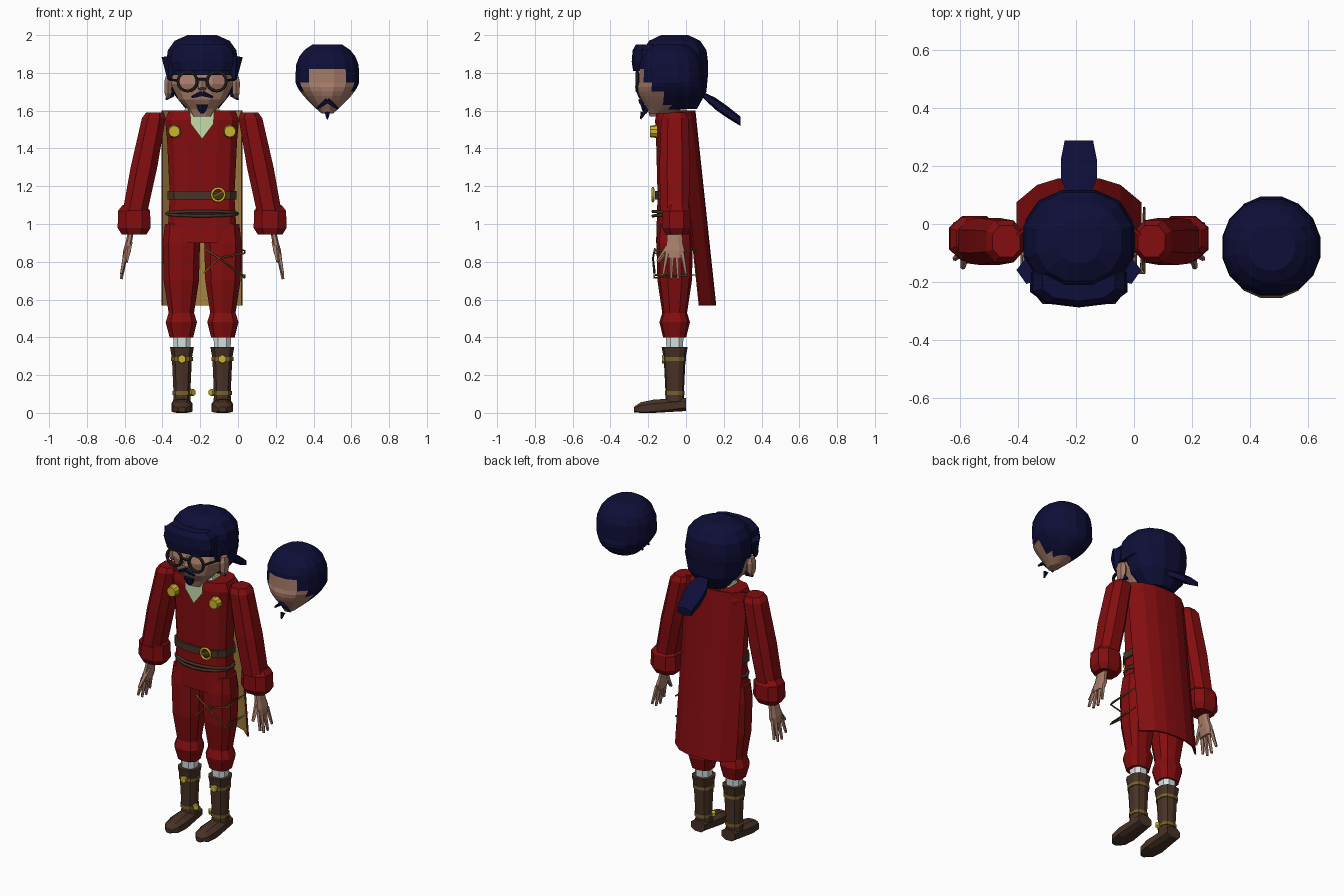
import bpy, bmesh
from math import sin, cos, pi, tau
from mathutils import Vector

if "Cube" in bpy.data.objects:
    bpy.data.objects.remove(bpy.data.objects["Cube"])

FIGURE_X = -0.19
SPARE_X = 0.473
BODY_Y = -0.06


def material(name, red, green, blue):
    mat = bpy.data.materials.new(name)
    mat.use_nodes = True
    mat.diffuse_color = (red, green, blue, 1)
    mat.node_tree.nodes["Principled BSDF"].inputs["Base Color"].default_value = mat.diffuse_color
    return mat


CLOTH = material("deep red cloth", .23, .004, .005)
SKIN = material("skin", .38, .2, .14)
HAIR = material("dark blue hair", .0045, .0045, .04)
LEATHER = material("brown leather", .065, .032, .019)
YELLOW = material("yellow metal", .58, .46, .025)
LINING = material("tan lining", .43, .25, .055)
COLLAR = material("pale green collar", .56, .72, .41)
SOCK = material("white sock", .66, .77, .77)
FRAME = material("dark frame", .014, .011, .011)
CHAIN = material("dull gold chain", .18, .12, .025)


def add_object(name, data, *materials):
    for mat in materials:
        data.materials.append(mat)
    obj = bpy.data.objects.new(name, data)
    bpy.context.scene.collection.objects.link(obj)
    return obj


def add_mesh(name, bm, *materials):
    mesh = bpy.data.meshes.new(name)
    bm.to_mesh(mesh)
    bm.free()
    return add_object(name, mesh, *materials)


def column(name, mat, profile, x=0, across=BODY_Y, depth=1, slant_x=0, slant=0,
           sides=10, boxy=.8, side=1, origin=FIGURE_X, along_y=False):
    """Skin rounded rings given as (height, radius); along_y lays the column down."""
    bm = bmesh.new()
    start = profile[0][0]
    loops = []
    for level, radius in profile:
        loop = []
        for i in range(sides):
            angle = (i + .5) * tau / sides
            u, v = [radius * abs(c) ** boxy * (1 if c > 0 else -1) for c in (cos(angle), sin(angle))]
            px = origin + side * (x + slant_x * (level - start) + u)
            other = across + slant * (level - start) + v * depth
            loop.append(bm.verts.new((px, level, max(other, 0)) if along_y else (px, other, level)))
        loops.append(loop)
    for low, high in zip(loops, loops[1:]):
        for i in range(sides):
            j = (i + 1) % sides
            bm.faces.new((low[i], low[j], high[j], high[i]))
    bm.faces.new(loops[0])
    bm.faces.new(loops[-1])
    bmesh.ops.recalc_face_normals(bm, faces=bm.faces)
    return add_mesh(name, bm, mat)


def strut(name, mat, start, end, radius, end_radius, sides=5, origin=FIGURE_X):
    start, end = Vector(start), Vector(end)
    bm = bmesh.new()
    bmesh.ops.create_cone(bm, cap_ends=True, segments=sides, radius1=radius,
                          radius2=end_radius, depth=(end - start).length)
    turn = (end - start).to_track_quat("Z", "Y")
    for vert in bm.verts:
        vert.co = turn @ vert.co + (start + end) / 2 + Vector((origin, 0, 0))
    return add_mesh(name, bm, mat)


def wire(name, mat, points, thickness, closed=False):
    curve = bpy.data.curves.new(name, "CURVE")
    curve.dimensions = "3D"
    curve.bevel_depth, curve.bevel_resolution = thickness, 1
    spline = curve.splines.new("POLY")
    spline.points.add(len(points) - 1)
    for target, (x, y, z) in zip(spline.points, points):
        target.co = (FIGURE_X + x, y, z, 1)
    spline.use_cyclic_u = closed
    return add_object(name, curve, mat)


def hoop(name, mat, centre, width, depth, height, thickness):
    angles = [i * pi / 8 for i in range(16)]
    points = [Vector(centre) + Vector((width * cos(a), depth * sin(a), height * sin(a))) for a in angles]
    wire(name, mat, points, thickness, closed=True)


# Jacket, neck and collar
column("jacket", CLOTH, [(.9, .19), (1.15, .175), (1.45, .19), (1.55, .2), (1.6, .18)],
       depth=.53, sides=12, boxy=.65)
column("neck", SKIN, [(1.54, .055), (1.66, .055)], across=-.08, sides=8)
column("collar", COLLAR, [(1.55, .08), (1.585, .105), (1.615, .095)], across=-.075, depth=.85, sides=8)
bm = bmesh.new()
bm.faces.new([bm.verts.new((FIGURE_X + x, -.173, z)) for x, z in
              ((0, 1.45), (.06, 1.53), (.065, 1.6), (-.065, 1.6), (-.06, 1.53))])
add_mesh("shirt_front", bm, COLLAR)

# Belts and buckle
column("belt", LEATHER, [(1.13, .187), (1.175, .187)], depth=.57, sides=12, boxy=.65)
hoop("belt_buckle", YELLOW, (.085, -.175, 1.155), .034, 0, .034, .007)
strut("buckle_pin", YELLOW, (.06, -.175, 1.145), (.11, -.175, 1.17), .006, .006)
for tilt in (-.012, .012):
    hoop("loose_belt", LEATHER, (0, BODY_Y, 1.055), .187, .115, tilt, .009)

for side, tag in ((-1, "right_"), (1, "left_")):
    strut(tag + "brooch", YELLOW, (side * .147, -.15, 1.49), (side * .147, -.19, 1.49), .036, .03, sides=10)

    # Arm and hand
    column(tag + "sleeve", CLOTH, [(1.59, .05), (1.56, .067), (1.3, .075), (1.07, .07)],
           x=.25, slant_x=-.2, depth=1.15, sides=8, side=side)
    column(tag + "cuff", CLOTH, [(1.1, .065), (1.07, .09), (.98, .093), (.945, .07)],
           x=.36, across=-.05, depth=.88, sides=8, side=side)
    column(tag + "palm", SKIN, [(.97, .016), (.9, .018), (.86, .022), (.82, .018)],
           x=.375, depth=2.5, slant_x=-.2, sides=8, side=side)
    for i in range(4):
        spread = (i - 1.5) / 1.5
        strut(tag + "finger", SKIN, (side * .405, BODY_Y + spread * .04, .845),
              (side * .428, BODY_Y + spread * .06, .705 + .03 * spread ** 2), .014, .008)
    strut(tag + "thumb", SKIN, (side * .385, -.075, .9), (side * .4, -.15, .8), .02, .009)

    # Leg and boot
    column(tag + "trouser_leg", CLOTH, [(1, .09), (.9, .103), (.7, .097), (.53, .07), (.48, .086), (.4, .065)],
           x=.11, depth=.94, side=side)
    column(tag + "sock", SOCK, [(.3, .045), (.42, .05)], x=.107, sides=8, side=side)
    column(tag + "boot_shaft", LEATHER, [(.03, .05), (.1, .046), (.29, .055), (.35, .066)],
           x=.107, depth=1.05, side=side)
    column(tag + "boot_foot", LEATHER, [(0, .05), (-.17, .06), (-.24, .05), (-.275, .02)],
           x=.107, across=.045, depth=.75, slant=.1, sides=8, side=side, along_y=True)
    for name, middle, radius in (("upper_strap", .285, .061), ("ankle_strap", .105, .052)):
        column(tag + name, CHAIN, [(middle - .01, radius), (middle + .01, radius)], x=.107, side=side)
    strut(tag + "front_buckle", YELLOW, (side * .107, -.11, .285), (side * .107, -.128, .285), .025, .022, sides=6)
    strut(tag + "ankle_buckle", YELLOW, (side * .06, -.07, .108), (side * .045, -.085, .108), .02, .018, sides=6)

# Cape: a bowed sheet with a lining of another colour
bm = bmesh.new()
rows = []
for row in range(4):
    height = row / 3
    rows.append([bm.verts.new((FIGURE_X + .215 * u, .075 - .11 * height + .085 * (1 - abs(u) ** 3), .57 + 1.03 * height))
                 for u in [step / 3 for step in range(-3, 4)]])
for low, high in zip(rows, rows[1:]):
    for i in range(len(low) - 1):
        bm.faces.new((low[i + 1], low[i], high[i], high[i + 1]))
cape = add_mesh("cape", bm, CLOTH, LINING)
lining = cape.modifiers.new("lining", "SOLIDIFY")
lining.thickness, lining.offset, lining.material_offset = .01, -1, 1

# Chains slung around the left thigh
for top in (.87, .74):
    wire("thigh_chain", CHAIN, [(.01, -.165, top), (.09, -.175, .82), (.225, -.168, top - .025),
         (.225, .055, top - .01), (.215, -.165, top - .01)], .005)

# Main head
column("face", SKIN, [(1.57, .055), (1.61, .08), (1.66, .13), (1.74, .17), (1.88, .165)],
       across=-.145, slant=.3, depth=.9, sides=12, boxy=.85)
strut("nose", SKIN, (0, -.225, 1.77), (0, -.25, 1.715), .012, .024)
for side in (-1, 1):
    column("ear", SKIN, [(1.665, .01), (1.69, .02), (1.75, .023), (1.78, .015)],
           x=.18, across=-.125, depth=1.7, sides=6, side=side)
    hoop("spectacle_ring", FRAME, (side * .077, -.258, 1.755), .051, 0, .051, .009)
    strut("spectacle_arm", FRAME, (side * .128, -.255, 1.76), (side * .185, -.11, 1.765), .007, .007)
    strut("temple_lock", HAIR, (side * .165, -.16, 1.88), (side * .172, -.18, 1.765), .05, .012)
    strut("ear_lock", HAIR, (side * .165, -.1, 1.69), (side * .19, -.13, 1.66), .022, .006)
    strut("moustache", HAIR, (0, -.245, 1.69), (side * .056, -.245, 1.67), .016, .006)
    strut("spare_moustache", HAIR, (0, -.24, 1.655), (side * .055, -.225, 1.61), .014, .006, origin=SPARE_X)
strut("spectacle_bridge", FRAME, (-.027, -.26, 1.765), (.027, -.26, 1.765), .008, .008)
column("goatee", HAIR, [(1.632, .036), (1.6, .024), (1.585, .01)], across=-.215, depth=.7, sides=6)

# Hair
column("hair_cap", HAIR, [(2, .08), (1.97, .15), (1.92, .187), (1.85, .197), (1.79, .195)],
       depth=.93, sides=12, boxy=.9)
column("back_hair", HAIR, [(1.8, .19), (1.7, .165), (1.61, .09)], across=-.03, slant=-.1, depth=.8, sides=12, boxy=.9)
column("fringe", HAIR, [(1.81, .16), (1.86, .175), (1.92, .165), (1.95, .13)], across=-.2, depth=.5)
column("ponytail", HAIR, [(.08, .03), (.155, .07), (.22, .07), (.288, .055)],
       across=1.69, slant=-.7, depth=.45, sides=6, along_y=True)

# Spare head: a dome over a jaw that narrows to a forward chin
dome = [(1.82 + .147 * cos(a), .17 * sin(a)) for a in (.5, .8, 1.1, 1.4, pi / 2)]
jaw = [(1.75 - .19 * k, .172 * (1 - k ** 1.4)) for k in [step / 8 for step in range(8)]]
spare = column("spare_head", SKIN, dome + jaw, across=-.08, sides=16, boxy=.95, origin=SPARE_X)
for vert in spare.data.vertices:
    k = max(0, (1.75 - vert.co.z) / .19)
    vert.co.y = -.08 + (vert.co.y + .08) * (1 + .8 * k) - .11 * k ** 4
spare.data.materials.append(HAIR)
for face in spare.data.polygons:
    y, z = face.center.y, face.center.z
    face.material_index = int(z > 1.82 or (z > 1.61 and y > -.15 - (z - 1.7) * .8))
strut("spare_goatee", HAIR, (0, -.225, 1.59), (0, -.24, 1.555), .016, .004, origin=SPARE_X)
